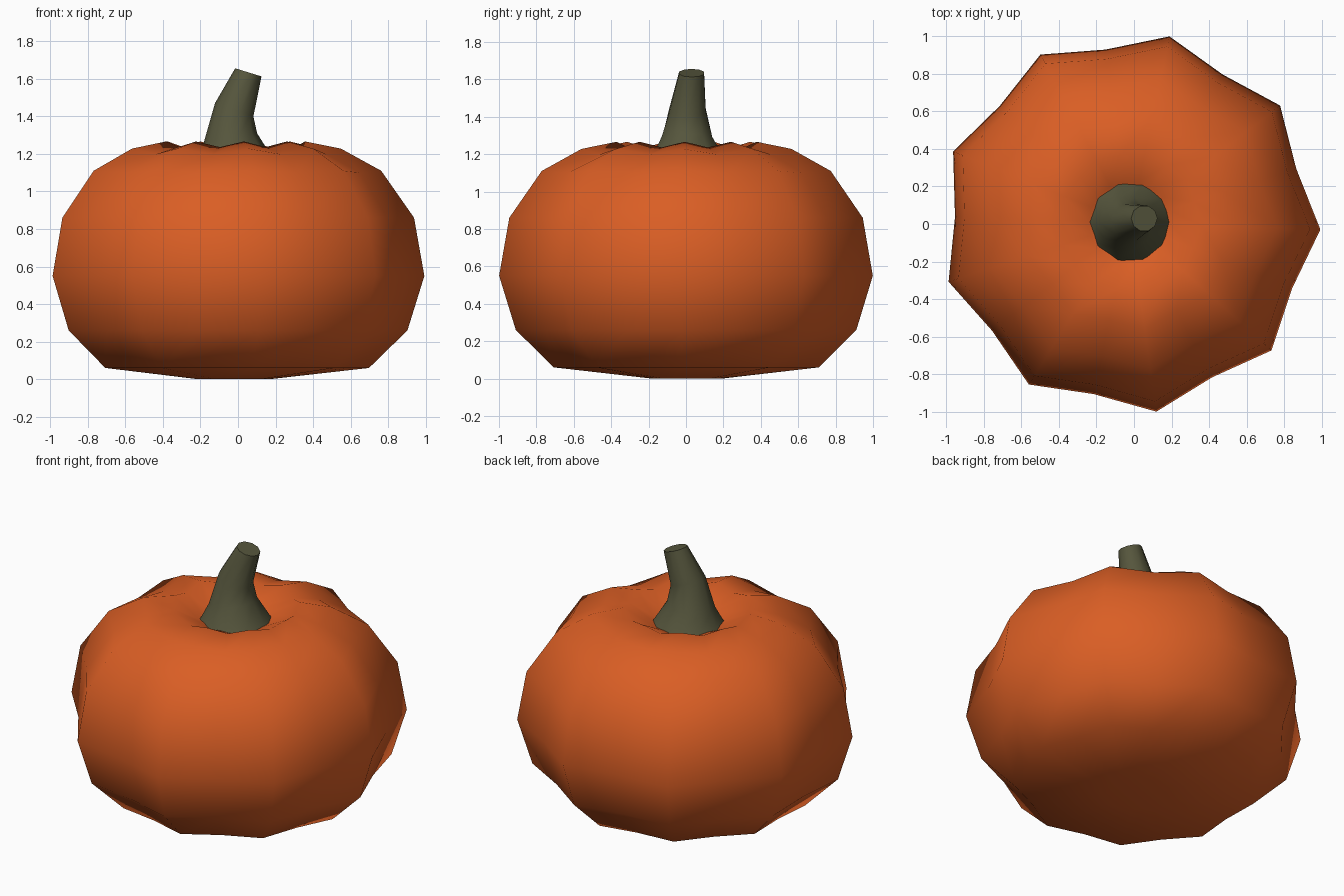
import bpy, bmesh, math

if "Cube" in bpy.data.objects:
    bpy.data.objects.remove(bpy.data.objects["Cube"])

CENTRE = (-0.022, 0.006)
LOBES = 9


def material(name, rgb):
    m = bpy.data.materials.new(name)
    m.diffuse_color = (*rgb, 1)
    m.use_nodes = True
    m.node_tree.nodes["Principled BSDF"].inputs["Base Color"].default_value = m.diffuse_color
    return m


def loft(name, rings, mat, sharp_angle):
    """Skin a list of vertex rings, bottom to top, and close both ends."""
    bm = bmesh.new()
    loops = [[bm.verts.new(p) for p in ring] for ring in rings]
    n = len(loops[0])
    for a, b in zip(loops, loops[1:]):
        for i in range(n):
            j = (i + 1) % n
            bm.faces.new((a[i], a[j], b[j], b[i]))
    bm.faces.new(loops[0][::-1])
    bm.faces.new(loops[-1])
    bmesh.ops.recalc_face_normals(bm, faces=bm.faces[:])
    mesh = bpy.data.meshes.new(name)
    bm.to_mesh(mesh)
    bm.free()
    for p in mesh.polygons:
        p.use_smooth = True
    mesh.set_sharp_from_angle(angle=math.radians(sharp_angle))
    mesh.materials.append(mat)
    obj = bpy.data.objects.new(name, mesh)
    bpy.context.collection.objects.link(obj)
    return obj


# Pumpkin body: ridge radius, ridge height, groove radius factor, groove drop
profile = [
    (0.19, 0.00, 1.00, 0.00),
    (0.72, 0.06, 0.92, 0.00),
    (0.925, 0.26, 0.92, 0.00),
    (1.015, 0.55, 0.918, 0.00),
    (0.96, 0.86, 0.918, 0.00),
    (0.785, 1.11, 0.92, 0.01),
    (0.57, 1.228, 0.93, 0.03),
    (0.38, 1.266, 0.95, 0.03),
    (0.22, 1.18, 1.00, 0.01),
    (0.08, 1.12, 1.00, 0.00),
]
body_rings = []
for r, z, groove, drop in profile:
    ring = []
    for i in range(2 * LOBES):
        a = math.radians(-2) + math.pi * i / LOBES
        rr, zz = (r * groove, z - drop) if i % 2 else (r, z)
        ring.append((CENTRE[0] + rr * math.cos(a), CENTRE[1] + rr * math.sin(a), zz))
    body_rings.append(ring)
loft("pumpkin_body", body_rings, material("pumpkin orange", (0.70, 0.112, 0.018)), 70)

# Stem: x, y, z, radius and sideways tilt of each ring
path = [
    (-0.022, 0.01, 1.13, 0.235, 0.0),
    (-0.022, 0.01, 1.18, 0.205, 0.0),
    (-0.04, 0.005, 1.285, 0.142, -0.17),
    (-0.02, 0.008, 1.435, 0.102, 0.35),
    (0.055, 0.03, 1.634, 0.07, 0.31),
]
stem_rings = []
for x, y, z, r, tilt in path:
    ring = []
    for i in range(10):
        a = math.tau * i / 10
        dx, dy = r * math.cos(a), r * math.sin(a)
        ring.append((x + dx, y + dy, z - tilt * dx))
    stem_rings.append(ring)
loft("stem", stem_rings, material("stem green", (0.092, 0.092, 0.046)), 50)
